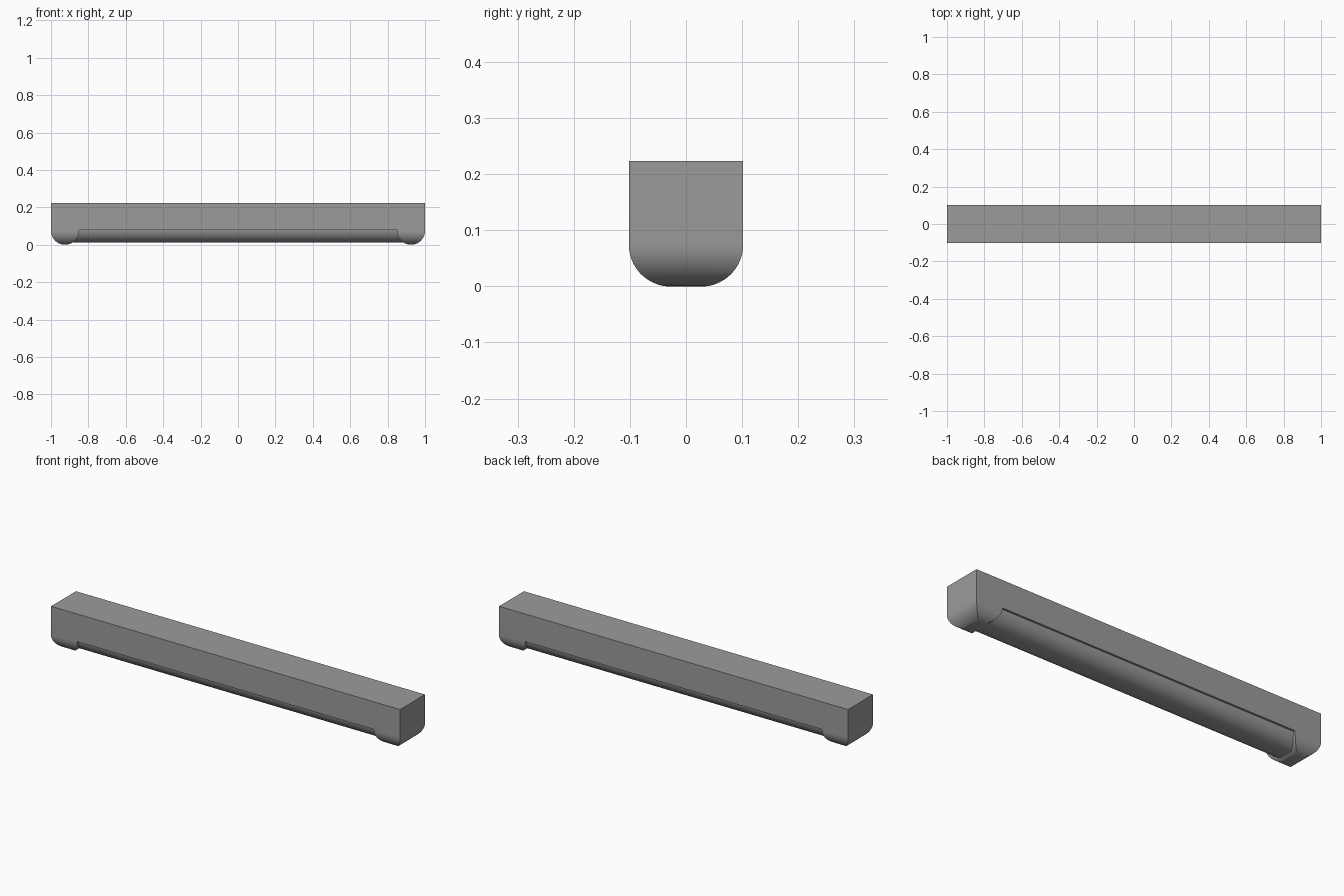
import bpy, bmesh, math
from mathutils import Vector

if "Cube" in bpy.data.objects:
    bpy.data.objects.remove(bpy.data.objects["Cube"], do_unlink=True)

TOP = 0.223        # height of the fixture
HALF_W = 0.102     # half depth
R = 0.075          # radius of all rounded undersides
STEP = 0.08        # underside of the housing between the end caps
SEG = 16           # segments per quarter arc

grey = bpy.data.materials.new("mid grey")
grey.use_nodes = True
colour = (0.33, 0.33, 0.33, 1)
grey.diffuse_color = colour
grey.node_tree.nodes["Principled BSDF"].inputs["Base Color"].default_value = colour


def arc(cx, cz, start, end, rx, rz, steps):
    angles = [math.radians(start + (end - start) * i / steps) for i in range(steps + 1)]
    return [(cx + rx * math.cos(a), cz + rz * math.sin(a)) for a in angles]


def prism(name, profile, axis, half):
    """Extrude a closed (horizontal, z) profile along x or y."""
    bm = bmesh.new()
    place = (lambda h, z: (-half, h, z)) if axis == "x" else (lambda h, z: (h, -half, z))
    face = bm.faces.new([bm.verts.new(place(h, z)) for h, z in profile])
    out = bmesh.ops.extrude_face_region(bm, geom=[face])
    move = Vector((2 * half, 0, 0)) if axis == "x" else Vector((0, 2 * half, 0))
    bmesh.ops.translate(bm, vec=move, verts=[v for v in out["geom"] if isinstance(v, bmesh.types.BMVert)])
    bmesh.ops.recalc_face_normals(bm, faces=bm.faces)
    mesh = bpy.data.meshes.new(name)
    bm.to_mesh(mesh)
    bm.free()
    mesh.materials.append(grey)
    obj = bpy.data.objects.new(name, mesh)
    bpy.context.collection.objects.link(obj)
    return obj


def activate(obj):
    bpy.ops.object.select_all(action="DESELECT")
    obj.select_set(True)
    bpy.context.view_layer.objects.active = obj


def trough(half, bottom, top):
    """Cross-section with flat top and two rounded lower corners."""
    left = arc(-half + R, bottom + R, 180, 270, R, R, SEG)
    right = arc(half - R, bottom + R, 270, 360, R, R, SEG)
    return [(-half, top)] + left + right + [(half, top)]


# Housing: long profile with a rounded end cap at each end
long_profile = [(-1, TOP)]
long_profile += arc(-1 + R, R, 180, 360, R, R, 2 * SEG) + [(-1 + 2 * R, STEP)]
long_profile += [(1 - 2 * R, STEP)] + arc(1 - R, R, 180, 360, R, R, 2 * SEG)
long_profile += [(1, TOP)]
housing = prism("housing", long_profile, "y", 0.2)

# Cross-section cutter rounds the caps from front to back
cutter = prism("housing_cutter", trough(HALF_W, -0.0005, 0.4), "x", 1.2)
cutter.hide_render = True
mod = housing.modifiers.new("cross section", "BOOLEAN")
mod.operation = "INTERSECT"
mod.solver = "EXACT"
mod.object = cutter
activate(housing)
bpy.ops.object.modifier_apply(modifier=mod.name)
bpy.data.objects.remove(cutter, do_unlink=True)

# Lens: slightly inset rounded trough running between the caps
lens = prism("lens", trough(HALF_W - 0.01, 0.012, STEP + 0.02), "x", 1 - R)

for obj in (housing, lens):
    activate(obj)
    bpy.ops.object.shade_smooth_by_angle(angle=math.radians(30))
